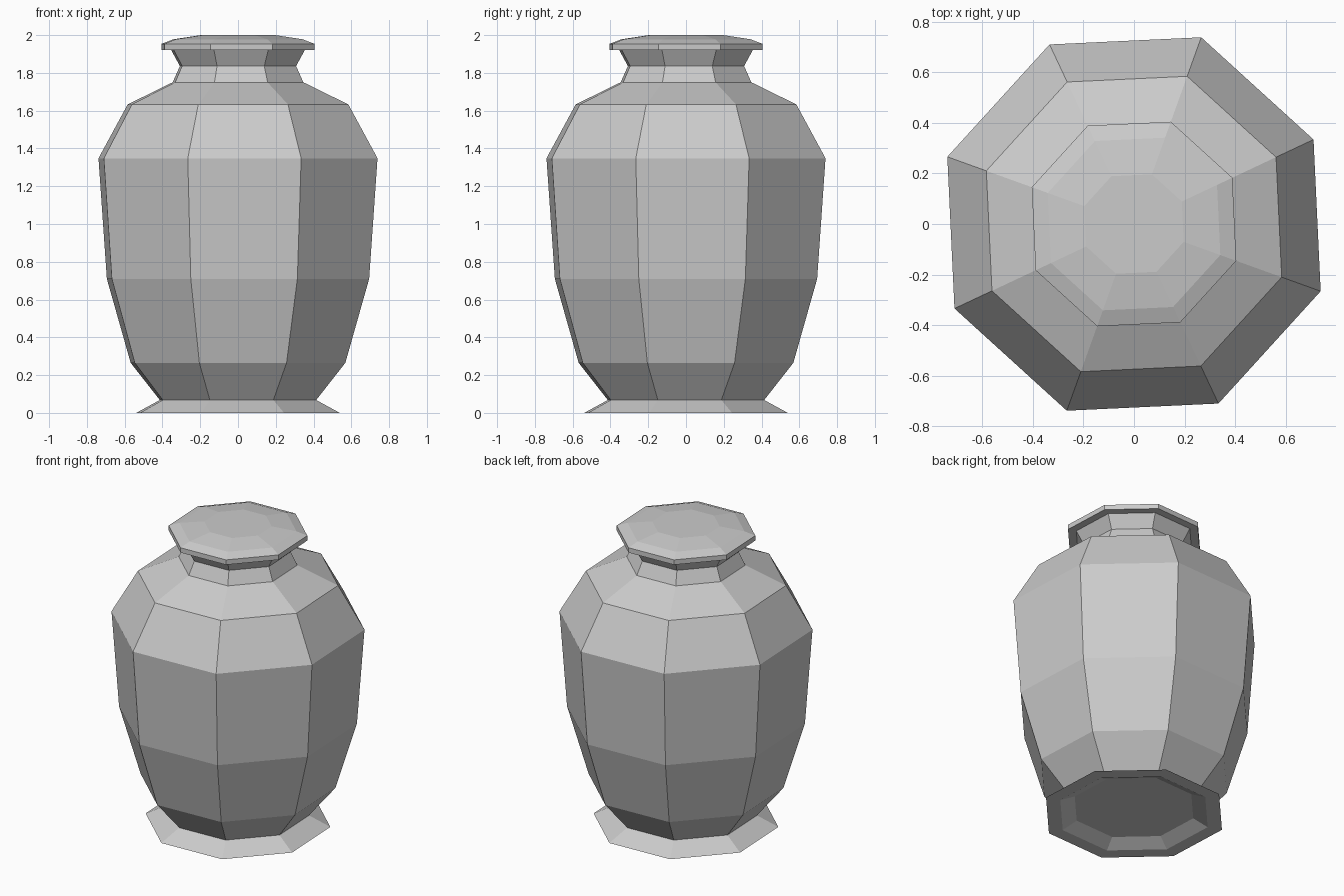
import bpy, bmesh
from math import cos, sin, pi, radians

if "Cube" in bpy.data.objects:
    bpy.data.objects.remove(bpy.data.objects["Cube"])

SIDES = 8
TURN = radians(25.2)  # rotation of the octagon about z


def lathe(name, profile, cap_start=False, cap_end=False):
    """Sweep (radius, z) points round z as flat octagonal bands."""
    bm = bmesh.new()
    rings = [[bm.verts.new((r * cos(TURN + 2 * pi * i / SIDES),
                            r * sin(TURN + 2 * pi * i / SIDES), z))
              for i in range(SIDES)] for r, z in profile]
    for low, high in zip(rings, rings[1:]):
        for i in range(SIDES):
            j = (i + 1) % SIDES
            bm.faces.new((low[i], low[j], high[j], high[i]))
    if cap_start:
        bm.faces.new(rings[0][::-1])
    if cap_end:
        bm.faces.new(rings[-1])
    mesh = bpy.data.meshes.new(name)
    bm.to_mesh(mesh)
    bm.free()
    obj = bpy.data.objects.new(name, mesh)
    bpy.context.collection.objects.link(obj)
    return obj


# Flared foot with a shallow recess underneath
lathe("foot", [(0.386, 0.044), (0.48, 0), (0.573, 0), (0.44, 0.068)],
      cap_start=True)

# Body, shoulder and waisted neck
lathe("body", [(0.44, 0.068), (0.604, 0.265), (0.738, 0.71), (0.785, 1.348),
               (0.621, 1.633), (0.368, 1.75), (0.327, 1.836), (0.376, 1.921)])

# Overhanging domed lid
lathe("lid", [(0.376, 1.921), (0.43, 1.921), (0.43, 1.954),
              (0.363, 1.978), (0.209, 2.0)], cap_end=True)
